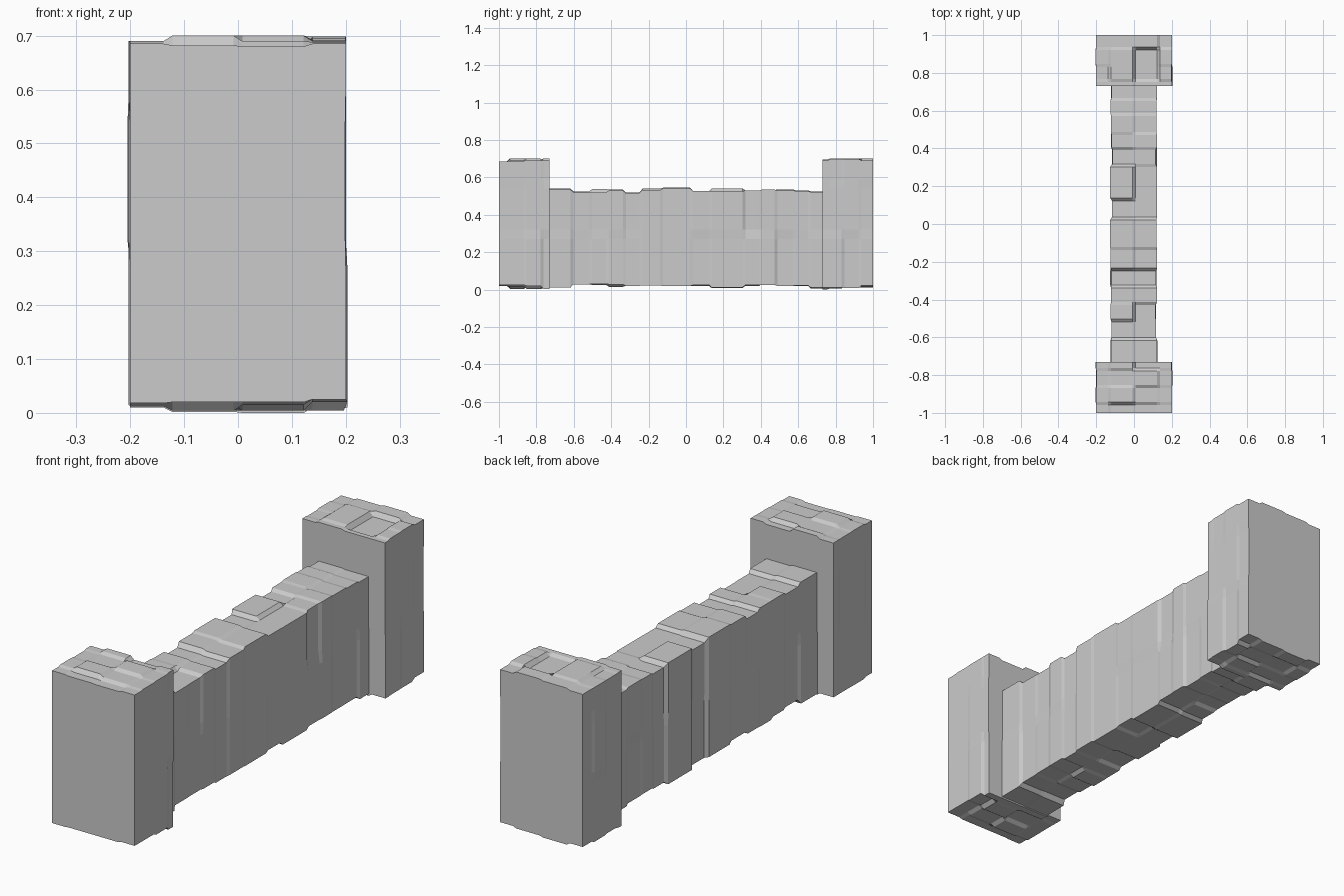
import bpy
import bmesh


def rough_block(name, ys, xs, zs, tops, bottoms, left, right, c=0.008):
    """Chiselled block: sections lofted along y, each cell stepped with a small bevel.
    tops/bottoms hold one height per column, left/right one x per height band."""
    bm = bmesh.new()
    rings = []
    n = len(xs) - 1
    for i in range(len(ys) - 1):
        first, last = i == 0, i == len(ys) - 2
        for y in (ys[i] + (0 if first else c), ys[i + 1] - (0 if last else c)):
            T, B, L, R = tops[i], bottoms[i], left[i], right[i]
            ring = []
            # left side, upwards
            ring.append((L[0], B[0]))
            for k, (za, zb) in enumerate(zs):
                ring += [(L[k], za), (L[k + 1], zb)]
            ring.append((L[-1], T[0]))
            # top columns
            for k in range(n - 1):
                ring += [(xs[k + 1] - c, T[k]), (xs[k + 1] + c, T[k + 1])]
            # right side, downwards
            ring.append((R[-1], T[-1]))
            for k in range(len(zs) - 1, -1, -1):
                ring += [(R[k + 1], zs[k][1]), (R[k], zs[k][0])]
            ring.append((R[0], B[-1]))
            # underside columns
            for k in range(n - 1, 0, -1):
                ring += [(xs[k] + c, B[k]), (xs[k] - c, B[k - 1])]
            rings.append([bm.verts.new((x, y, z)) for x, z in ring])
    for a, b in zip(rings, rings[1:]):
        for j in range(len(a)):
            k = (j + 1) % len(a)
            bm.faces.new((a[j], a[k], b[k], b[j]))
    bm.faces.new(rings[0])
    bm.faces.new(rings[-1])
    bmesh.ops.recalc_face_normals(bm, faces=bm.faces)
    mesh = bpy.data.meshes.new(name)
    bm.to_mesh(mesh)
    bm.free()
    obj = bpy.data.objects.new(name, mesh)
    bpy.context.collection.objects.link(obj)
    return obj


# Wall: start y, top left/right, bottom left/right, left low/high, right low/high
WALL = [
    (-.74, .54, .535, .01, .012, .125, .122, .124, .122),
    (-.61, .525, .52, .03, .028, .118, .120, .116, .117),
    (-.51, .537, .52, .025, .03, .122, .124, .117, .115),
    (-.42, .535, .53, .015, .028, .122, .122, .120, .122),
    (-.33, .52, .517, .02, .02, .126, .120, .118, .117),
    (-.24, .54, .533, .03, .022, .123, .124, .123, .123),
    (-.13, .545, .54, .02, .018, .126, .126, .120, .120),
    (.03, .524, .526, .02, .025, .114, .116, .118, .121),
    (.13, .54, .526, .008, .012, .125, .126, .120, .122),
    (.31, .522, .53, .02, .025, .116, .114, .121, .114),
    (.40, .532, .535, .03, .025, .122, .120, .123, .122),
    (.48, .535, .53, .025, .02, .118, .122, .115, .118),
    (.58, .53, .526, .02, .022, .124, .124, .117, .118),
    (.66, .525, .522, .005, .01, .122, .120, .123, .121),
]
rough_block(
    "wall", [w[0] for w in WALL] + [.74], [-.12, 0, .12], [(.27, .32)],
    [w[1:3] for w in WALL], [w[3:5] for w in WALL],
    [(-w[5], -w[6]) for w in WALL], [w[7:9] for w in WALL])

COLUMNS = [-.20, -.13, 0, .13, .20]
BANDS = [(.27, .32), (.54, .59)]

# Front tower
rough_block(
    "front_tower", [-1, -.95, -.86, -.77, -.73], COLUMNS, BANDS,
    [(.685, .682, .68, .685), (.69, .70, .69, .688),
     (.688, .692, .70, .69), (.69, .70, .685, .692)],
    [(.018, .02, .02, .025), (.012, .004, .015, .025),
     (.012, .015, .004, .02), (.015, .005, .005, .004)],
    [(-.2, -.2, -.2), (-.2, -.203, -.2), (-.199, -.2, -.199), (-.203, -.203, -.202)],
    [(.2, .199, .2), (.2, .199, .2), (.203, .2, .2), (.196, .2, .198)])

# Rear tower, with the sunken square on its top
rough_block(
    "rear_tower", [.73, .76, .84, .93, 1], COLUMNS, BANDS,
    [(.69, .695, .69, .69), (.688, .70, .68, .695),
     (.69, .70, .68, .698), (.688, .695, .70, .69)],
    [(.01, .002, .0, .01), (.015, .015, .005, .012),
     (.012, .02, .018, .008), (.02, .01, .015, .022)],
    [(-.2, -.2, -.2), (-.199, -.2, -.2), (-.2, -.205, -.203), (-.2, -.2, -.2)],
    [(.203, .2, .2), (.203, .2, .199), (.197, .2, .2), (.2, .198, .2)])
